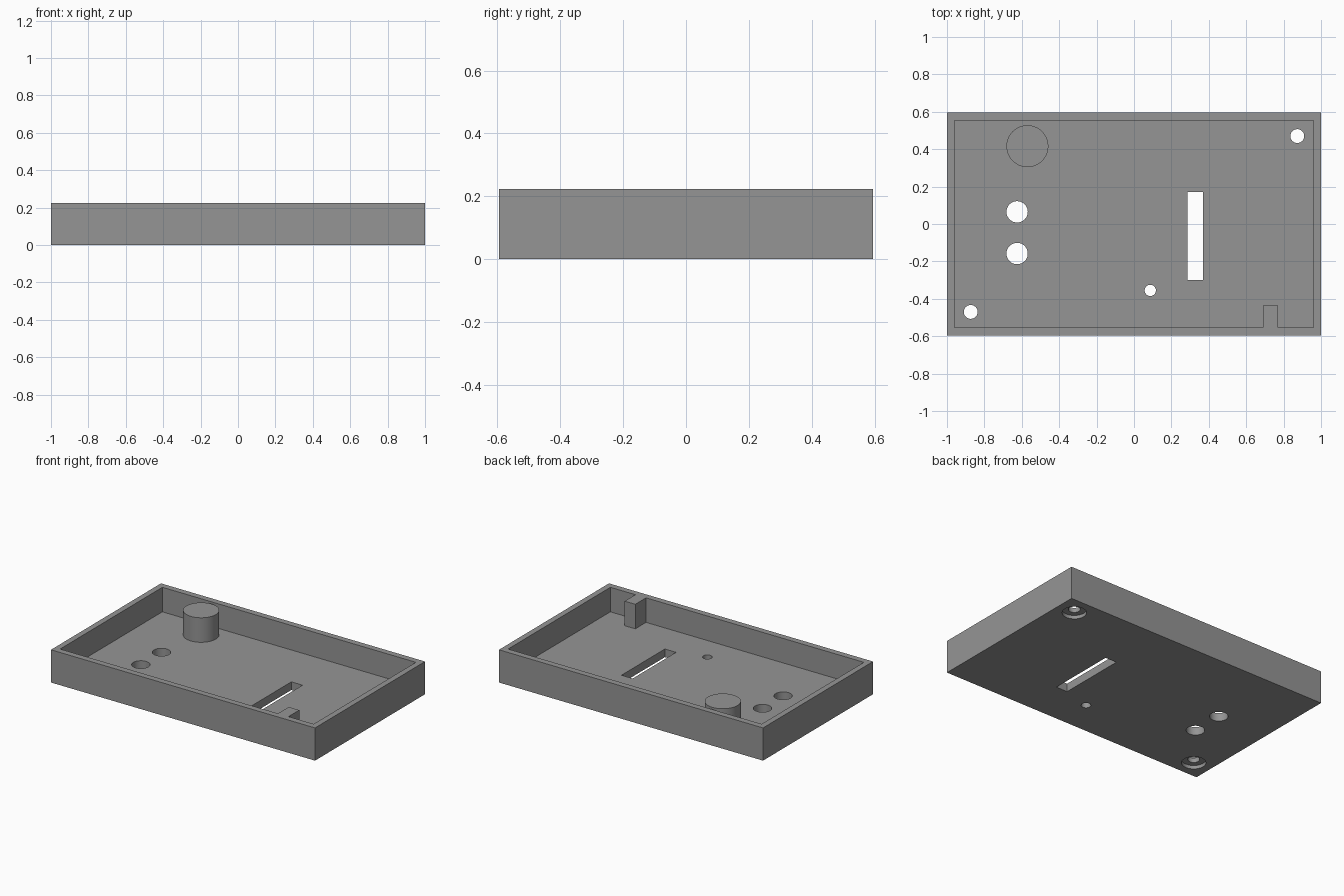
import bpy, bmesh, math

if "Cube" in bpy.data.objects:
    bpy.data.objects.remove(bpy.data.objects["Cube"])

HX, HY, H = 1.0, 0.595, 0.224      # outer half sizes and height
IX, IY, FLOOR = 0.96, 0.553, 0.056  # inner half sizes and floor thickness

grey = bpy.data.materials.new("grey plastic")
grey.diffuse_color = (0.3, 0.3, 0.3, 1)
grey.use_nodes = True
grey.node_tree.nodes["Principled BSDF"].inputs["Base Color"].default_value = grey.diffuse_color


def prism(name, points, z0, z1):
    """Extrude a counter-clockwise outline from z0 to z1."""
    bm = bmesh.new()
    base = bm.faces.new([bm.verts.new((x, y, z0)) for x, y in points])
    ext = bmesh.ops.extrude_face_region(bm, geom=[base])["geom"]
    for v in ext:
        if isinstance(v, bmesh.types.BMVert):
            v.co.z = z1
    bmesh.ops.recalc_face_normals(bm, faces=bm.faces)
    mesh = bpy.data.meshes.new(name)
    bm.to_mesh(mesh)
    bm.free()
    mesh.materials.append(grey)
    obj = bpy.data.objects.new(name, mesh)
    bpy.context.collection.objects.link(obj)
    return obj


def rect(x0, x1, y0, y1):
    return [(x0, y0), (x1, y0), (x1, y1), (x0, y1)]


def circle(x, y, r, n=48):
    return [(x + r * math.cos(2 * math.pi * i / n),
             y + r * math.sin(2 * math.pi * i / n)) for i in range(n)]


def activate(obj):
    bpy.ops.object.select_all(action='DESELECT')
    obj.select_set(True)
    bpy.context.view_layer.objects.active = obj


def cut(target, cutter):
    cutter.hide_render = True
    mod = target.modifiers.new("cut", 'BOOLEAN')
    mod.operation, mod.solver, mod.object = 'DIFFERENCE', 'EXACT', cutter
    activate(target)
    bpy.ops.object.modifier_apply(modifier=mod.name)
    bpy.data.objects.remove(cutter)


# Tray body
tray = prism("tray", rect(-HX, HX, -HY, HY), 0, H)

# Pocket, notched so a block stays standing on the front wall
pocket = [(-IX, -IY), (0.69, -IY), (0.69, -0.437), (0.77, -0.437),
          (0.77, -IY), (IX, -IY), (IX, IY), (-IX, IY)]
cut(tray, prism("pocket_cutter", pocket, FLOOR, H + 0.1))

# Slot through the floor
cut(tray, prism("slot_cutter", rect(0.285, 0.37, -0.3, 0.17), -0.1, 0.1))

# Round through holes
for x, y, r in [(-0.625, 0.065, 0.057), (-0.625, -0.158, 0.057),
                (0.087, -0.355, 0.03)]:
    cut(tray, prism("hole_cutter", circle(x, y, r), -0.1, 0.1))

# Corner screw holes, counterbored from underneath
for s in (-1, 1):
    cut(tray, prism("screw_cutter", circle(s * 0.873, s * 0.47, 0.037), -0.1, 0.1))
    cut(tray, prism("counterbore_cutter", circle(s * 0.873, s * 0.47, 0.075), -0.1, 0.024))

# Round post, flush with the rim
post = prism("post", circle(-0.57, 0.416, 0.112, 64), FLOOR - 0.01, H)

for obj in (tray, post):
    activate(obj)
    bpy.ops.object.shade_smooth_by_angle(angle=math.radians(30))
